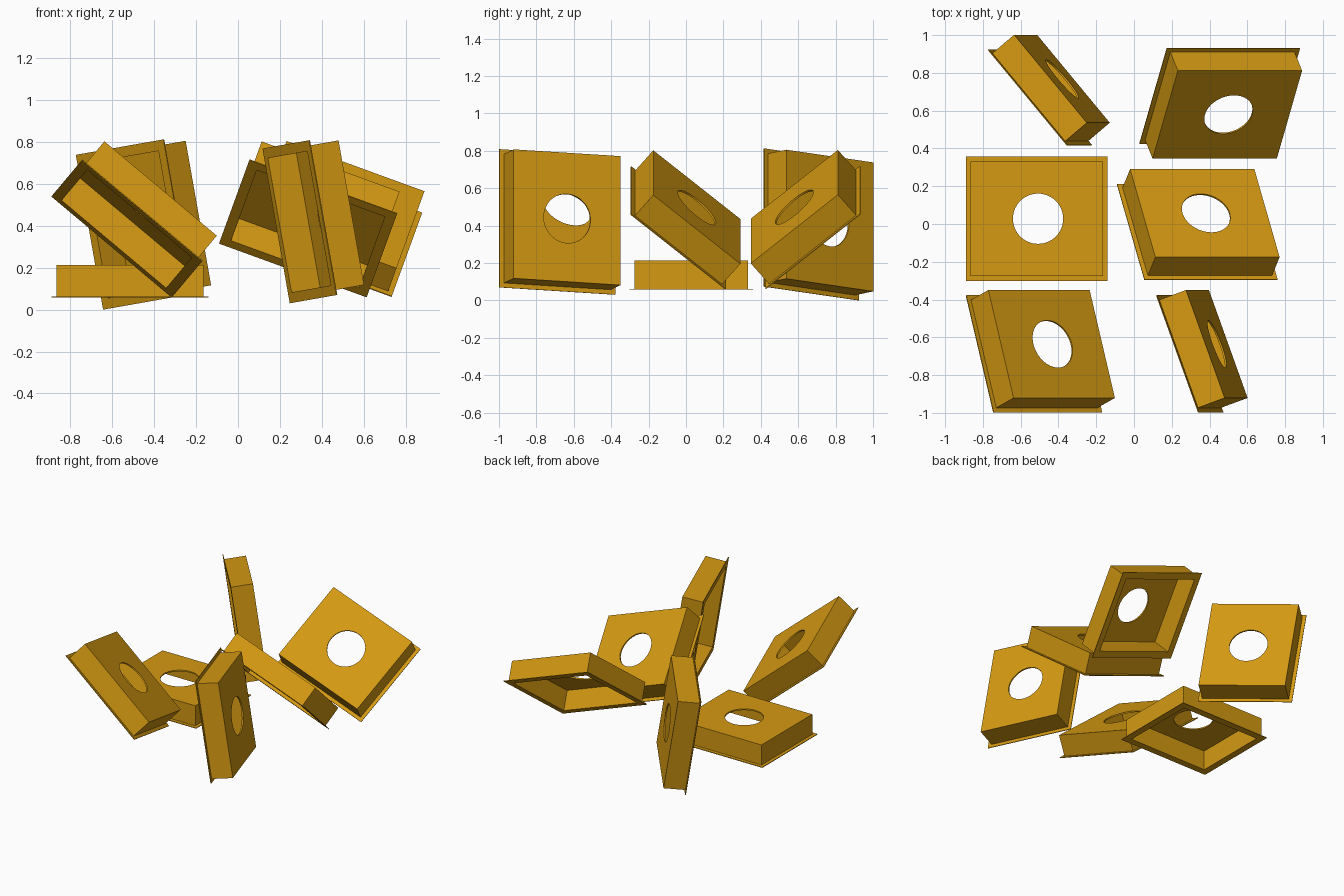
import bpy, bmesh, math
from mathutils import Euler

if "Cube" in bpy.data.objects:
    bpy.data.objects.remove(bpy.data.objects["Cube"])

gold = bpy.data.materials.new("golden_orange")
gold.diffuse_color = (0.66, 0.32, 0.006, 1)
gold.use_nodes = True
gold.node_tree.nodes["Principled BSDF"].inputs["Base Color"].default_value = gold.diffuse_color

FLANGE_W, FLANGE_D, FLANGE_T = 0.75, 0.66, 0.005
BODY_W, BODY_D, BODY_H = 0.70, 0.608, 0.157
WALL, TOP = 0.025, 0.01
HOLE_R, HOLE_X, SIDES = 0.133, 0.007, 64


def rect(bm, w, d, z):
    return [bm.verts.new((sx * w / 2, sy * d / 2, z))
            for sx, sy in ((-1, -1), (1, -1), (1, 1), (-1, 1))]


def circle(bm, z):
    return [bm.verts.new((HOLE_X + HOLE_R * math.cos(2 * math.pi * i / SIDES),
                          HOLE_R * math.sin(2 * math.pi * i / SIDES), z))
            for i in range(SIDES)]


def bridge(bm, a, b):
    n = len(a)
    for i in range(n):
        j = (i + 1) % n
        bm.faces.new((a[i], a[j], b[j], b[i]))


def pierced_face(bm, outer, inner):
    # flat rectangle with the round opening left out
    edges = []
    for ring in (outer, inner):
        for i, v in enumerate(ring):
            w = ring[(i + 1) % len(ring)]
            edges.append(bm.edges.get((v, w)) or bm.edges.new((v, w)))
    bmesh.ops.triangle_fill(bm, edges=edges, use_beauty=True)


def flanged_box_mesh():
    bm = bmesh.new()
    iw, idp = BODY_W - 2 * WALL, BODY_D - 2 * WALL
    # section: pocket roof, pocket mouth, flange, outer wall, outer top
    rings = [rect(bm, iw, idp, BODY_H - TOP),
             rect(bm, iw, idp, 0),
             rect(bm, FLANGE_W, FLANGE_D, 0),
             rect(bm, FLANGE_W, FLANGE_D, FLANGE_T),
             rect(bm, BODY_W, BODY_D, FLANGE_T),
             rect(bm, BODY_W, BODY_D, BODY_H)]
    for a, b in zip(rings, rings[1:]):
        bridge(bm, a, b)
    # round opening through the top panel
    low, high = circle(bm, BODY_H - TOP), circle(bm, BODY_H)
    bridge(bm, low, high)
    pierced_face(bm, rings[0], low)
    pierced_face(bm, rings[-1], high)
    bmesh.ops.recalc_face_normals(bm, faces=bm.faces)
    me = bpy.data.meshes.new("flanged_box")
    bm.to_mesh(me)
    bm.free()
    me.materials.append(gold)
    return me


# position of the flange centre, then tilt about x and y in degrees
placements = [
    ("flat_box", (-0.515, 0.028, 0.057), 0, 0),
    ("back_left_box", (-0.50, 0.668, 0.406), -40, 80),
    ("back_right_box", (0.453, 0.680, 0.388), 40, 20),
    ("middle_right_box", (0.334, -0.043, 0.386), -40, 20),
    ("front_left_box", (-0.531, -0.689, 0.385), -20, 40),
    ("front_right_box", (0.293, -0.689, 0.419), -20, 80),
]
mesh = flanged_box_mesh()
for name, loc, rx, ry in placements:
    ob = bpy.data.objects.new(name, mesh.copy())
    ob.location = loc
    ob.rotation_euler = Euler((math.radians(rx), math.radians(ry), 0))
    bpy.context.collection.objects.link(ob)
    # soften only the round opening
    bpy.ops.object.select_all(action='DESELECT')
    ob.select_set(True)
    bpy.context.view_layer.objects.active = ob
    bpy.ops.object.shade_smooth_by_angle(angle=math.radians(30))
